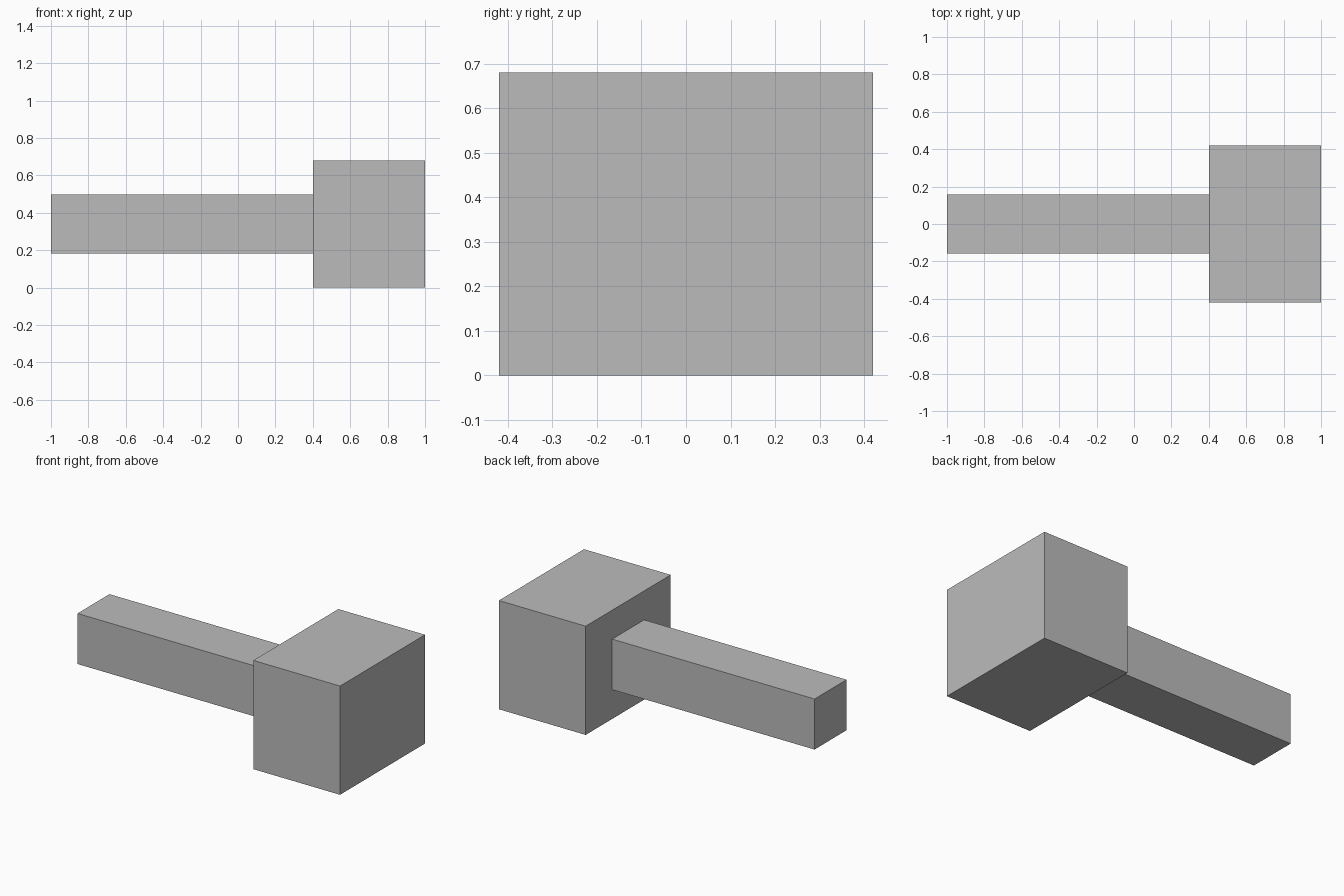
import bpy

if "Cube" in bpy.data.objects:
    bpy.data.objects.remove(bpy.data.objects["Cube"])

grey = bpy.data.materials.new("plain_grey")
grey.diffuse_color = (0.5, 0.5, 0.5, 1.0)
grey.use_nodes = True
grey.node_tree.nodes["Principled BSDF"].inputs["Base Color"].default_value = grey.diffuse_color


def box(name, low, high):
    """Add a box spanning two opposite corners."""
    centre = [(a + b) / 2 for a, b in zip(low, high)]
    bpy.ops.mesh.primitive_cube_add(size=1, location=centre)
    obj = bpy.context.object
    obj.name = name
    obj.scale = [b - a for a, b in zip(low, high)]
    bpy.ops.object.transform_apply(location=False, rotation=False, scale=True)
    obj.data.materials.append(grey)
    return obj


# Blocky mallet head
box("head", (0.40, -0.42, 0.0), (1.0, 0.42, 0.68))

# Square handle meeting the middle of the head
box("handle", (-1.0, -0.158, 0.183), (0.40, 0.158, 0.499))
